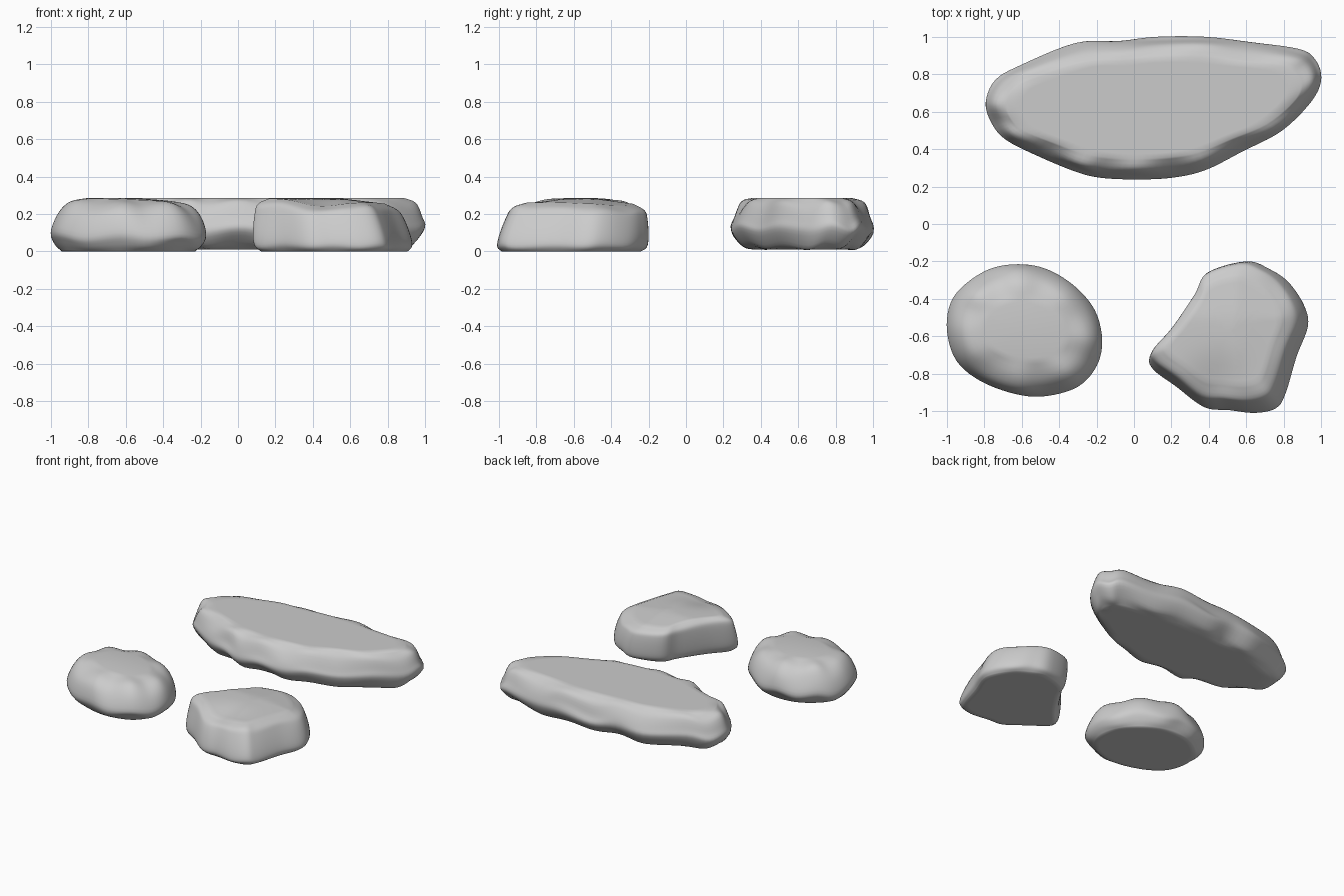
import bpy, bmesh, math, random
from mathutils import Vector

random.seed(4)
cube = bpy.data.objects.get("Cube")
if cube:
    bpy.data.objects.remove(cube, do_unlink=True)

stone_grey = bpy.data.materials.new("stone grey")
stone_grey.use_nodes = True
grey = (0.6, 0.6, 0.6, 1)
stone_grey.diffuse_color = grey
stone_grey.node_tree.nodes["Principled BSDF"].inputs["Base Color"].default_value = grey


def spline(points, steps, closed):
    """Smooth curve passing through every control point."""
    count = len(points)
    pick = (lambda i: points[i % count]) if closed else (
        lambda i: points[max(0, min(count - 1, i))])
    curve = []
    for i in range(count if closed else count - 1):
        a, b, c, d = (pick(i + k) for k in (-1, 0, 1, 2))
        for k in range(steps):
            t = k / steps
            curve.append(b + (c - a) * t / 2
                         + (a - b * 2.5 + c * 2 - d / 2) * t ** 2
                         + (b * 3 - a - c * 3 + d) * t ** 3 / 2)
    return curve if closed else curve + [points[-1]]


def make_stone(name, outline, profile, crown=0.0, lean=0.0, chip=0.02,
               height=lambda x, y: 1.0):
    """Loft rings of the outline up the (inset, z) profile and close both ends."""
    xs, ys = zip(*outline)
    cx, cy = (min(xs) + max(xs)) / 2, (min(ys) + max(ys)) / 2
    half_x, half_y = (max(xs) - min(xs)) / 2, (max(ys) - min(ys)) / 2
    top = profile[-1][1]

    # Control cage, with worn chips staggered around the wall
    cage = []
    for level, (inset, z) in enumerate(profile):
        wall = 0 < level < len(profile) - 1
        ring = []
        for i, (x, y) in enumerate(outline):
            worn = chip * random.random() if wall and inset > 0 else 0
            lift = chip * random.uniform(0.3, 1) * (-1) ** i if wall else 0
            d = inset + worn * 0.6
            ring.append(Vector((cx + (x - cx) * (1 - d / half_x) - lean * (z - 0.09),
                                cy + (y - cy) * (1 - d / half_y) + lean * (z - 0.09),
                                z + lift)))
        cage.append(spline(ring, 5, True))
    columns = [spline(list(column), 4, False) for column in zip(*cage)]
    rings = [list(ring) for ring in zip(*columns)]

    # Broad faces above and below
    def shrink(ring, s, bulge):
        mid = Vector((cx, cy, ring[0].z))
        return [mid + (p - mid) * s + Vector((0, 0, bulge * (1 - s * s))) for p in ring]

    scales = (0.9, 0.78, 0.62, 0.45, 0.28, 0.1)
    lower = [shrink(rings[0], s, 0) for s in reversed(scales)]
    upper = [shrink(rings[-1], s, crown) for s in scales]
    rings = lower + rings + upper

    bm = bmesh.new()
    rows = []
    for ring in rings:
        row = []
        for p in ring:
            rise = max(0, min(p.z, top + crown))
            blend = min(1, rise / top) ** 2
            rise *= 1 + (height(p.x, p.y) - 1) * blend
            row.append(bm.verts.new((p.x, p.y, rise)))
        rows.append(row)
    n = len(rows[0])
    for low, high in zip(rows, rows[1:]):
        for i in range(n):
            j = (i + 1) % n
            bm.faces.new((low[i], low[j], high[j], high[i]))
    bm.faces.new(rows[0])
    bm.faces.new(rows[-1])
    bmesh.ops.recalc_face_normals(bm, faces=bm.faces)
    for face in bm.faces:
        face.smooth = True
    mesh = bpy.data.meshes.new(name)
    bm.to_mesh(mesh)
    bm.free()
    mesh.materials.append(stone_grey)
    stone = bpy.data.objects.new(name, mesh)
    bpy.context.collection.objects.link(stone)
    return stone


# Long flat slab at the back
make_stone(
    "long_flat_stone",
    [(-.79, .65), (-.74, .77), (-.6, .85), (-.31, .965), (-.08, .975), (.12, 1),
     (.38, 1), (.62, .97), (.88, .935), (.965, .88), (1, .78), (.95, .66),
     (.79, .5), (.58, .39), (.38, .29), (.2, .25), (0, .24), (-.18, .25),
     (-.31, .28), (-.5, .36), (-.68, .45), (-.76, .54)],
    [(.12, .01), (.05, .035), (0, .11), (.008, .17), (.045, .25), (.11, .285)])

# Rounded pebble at the front right
make_stone(
    "round_stone",
    [(-1, -.57), (-.98, -.42), (-.9, -.32), (-.77, -.24), (-.62, -.215),
     (-.47, -.24), (-.32, -.33), (-.21, -.46), (-.17, -.62), (-.2, -.76),
     (-.3, -.87), (-.47, -.92), (-.63, -.91), (-.82, -.84), (-.95, -.73)],
    [(.06, 0), (.015, .035), (0, .09), (.03, .19), (.09, .25), (.19, .278)],
    crown=0.008, chip=0.016,
    height=lambda x, y: 1 - 0.12 * (x + 0.6))


# Angular stone at the front left, with a ridge and a hollow on its top
def ridge(x, y):
    hollow = math.exp(-((x - 0.45) ** 2 + (y + 0.9) ** 2) / 0.03)
    return (1.06 - 0.45 * max(0, x - 0.55) - 0.5 * max(0, y + 0.5) - 0.17 * hollow)


make_stone(
    "angular_stone",
    [(.09, -.7), (.1, -.77), (.22, -.86), (.37, -.97), (.5, -.985), (.64, -1),
     (.75, -.975), (.8, -.9), (.86, -.7), (.92, -.54), (.9, -.43), (.82, -.31),
     (.72, -.24), (.6, -.2), (.4, -.26), (.33, -.38), (.2, -.57)],
    [(.03, 0), (0, .03), (0, .09), (.02, .19), (.045, .24), (.11, .268)],
    lean=0.15, chip=0.007, height=ridge)
